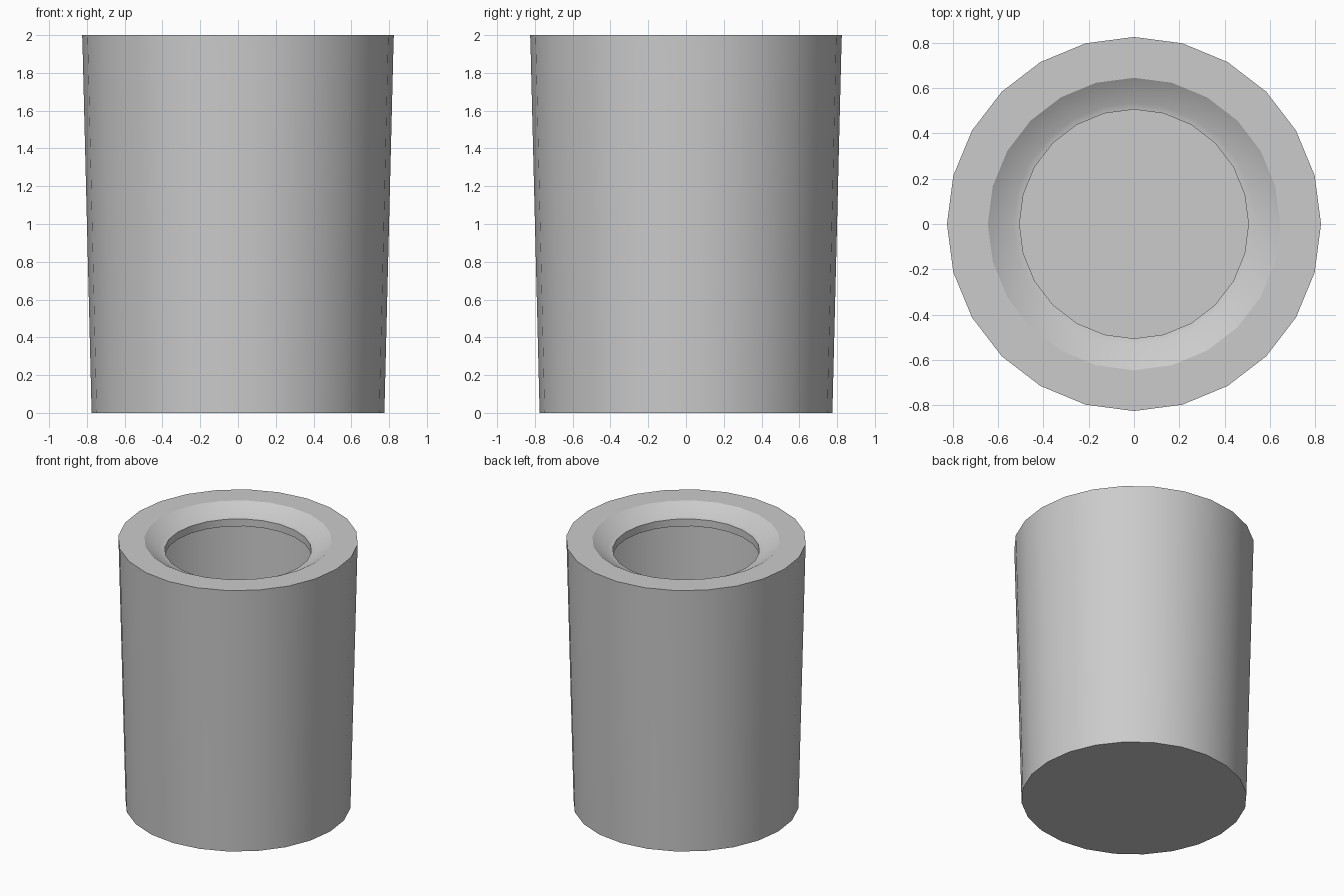
import bpy, bmesh, math

if "Cube" in bpy.data.objects:
    bpy.data.objects.remove(bpy.data.objects["Cube"])

SIDES = 24

def lathe(name, profile):
    """Revolve (radius, z) points around z; radius 0 closes to a point."""
    bm = bmesh.new()
    rings = []
    for r, z in profile:
        n = SIDES if r > 0 else 1
        rings.append([bm.verts.new((r * math.cos(2 * math.pi * i / SIDES),
                                    r * math.sin(2 * math.pi * i / SIDES), z))
                      for i in range(n)])
    for a, b in zip(rings, rings[1:]):
        for i in range(SIDES):
            j = (i + 1) % SIDES
            if len(a) == 1:
                bm.faces.new((a[0], b[j], b[i]))
            else:
                bm.faces.new((a[i], a[j], b[j], b[i]))
    mesh = bpy.data.meshes.new(name)
    bm.to_mesh(mesh)
    bm.free()
    obj = bpy.data.objects.new(name, mesh)
    bpy.context.collection.objects.link(obj)
    bpy.ops.object.select_all(action='DESELECT')
    obj.select_set(True)
    bpy.context.view_layer.objects.active = obj
    bpy.ops.object.shade_smooth_by_angle(angle=math.radians(30))
    return obj

# Tapered hollow body with a flat base, a wide rim and an inward lip
lathe("tapered_pot", [
    (0, 0), (0.775, 0), (0.822, 1.9), (0.825, 2.0),
    (0.645, 2.0), (0.535, 1.93), (0.505, 1.925), (0.505, 1.87),
])
